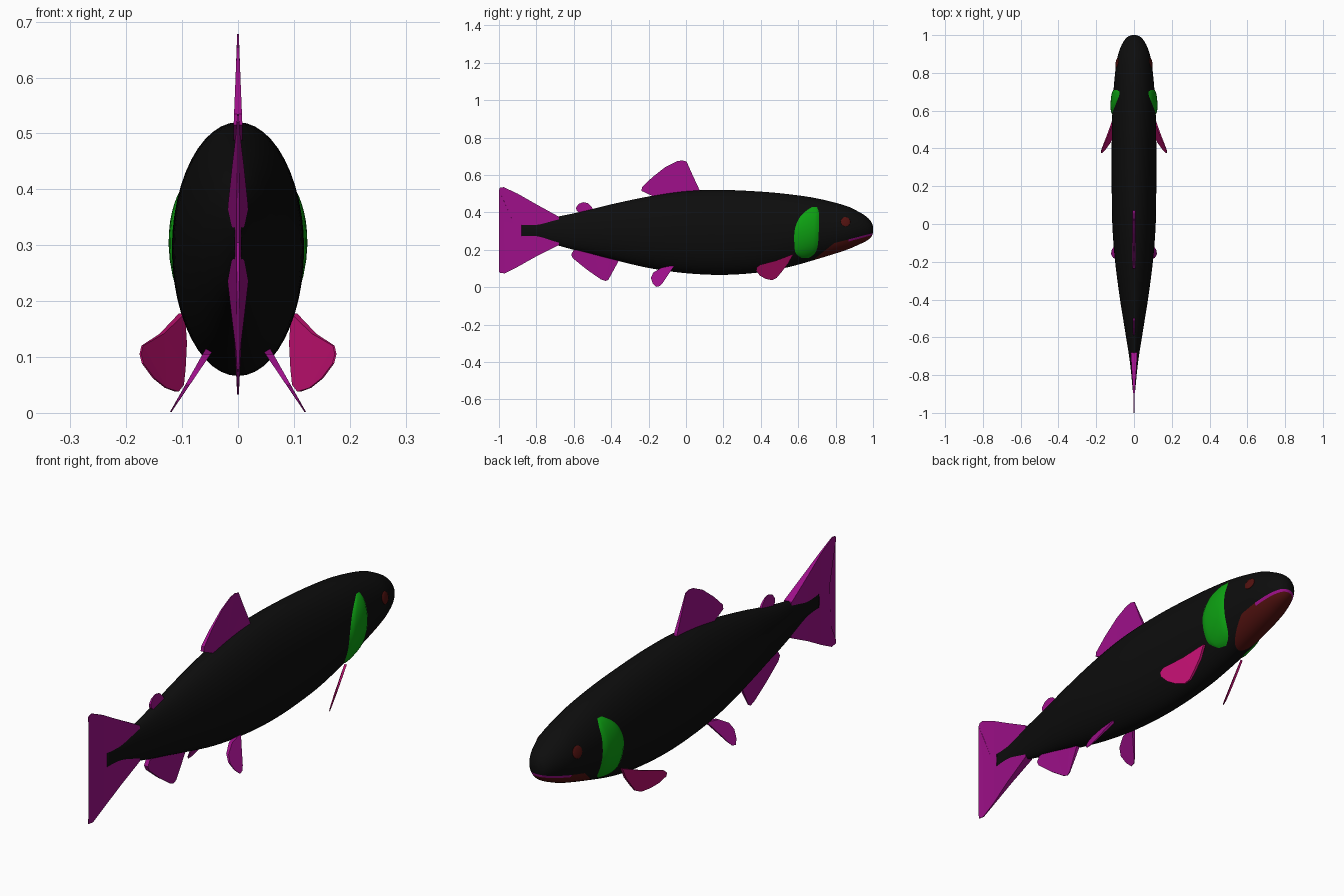
import bpy, bmesh, math
from mathutils import Vector

cube = bpy.data.objects.get("Cube")
if cube:
    bpy.data.objects.remove(cube, do_unlink=True)


def material(name, colour):
    mat = bpy.data.materials.new(name)
    mat.use_nodes = True
    mat.diffuse_color = (*colour, 1)
    bsdf = next(n for n in mat.node_tree.nodes if n.type == 'BSDF_PRINCIPLED')
    bsdf.inputs["Base Color"].default_value = (*colour, 1)
    return mat


SKIN = material("black skin", (.004, .004, .004))
JAW = material("dark red", (.085, .006, .005))
FIN = material("purple fin", (.34, .005, .25))
PECTORAL = material("pink fin", (.52, .005, .16))
GILL = material("green gill", (.004, .35, .006))


def finish(bm, name, mats, smooth=True):
    bmesh.ops.recalc_face_normals(bm, faces=bm.faces)
    for f in bm.faces:
        f.smooth = smooth
    mesh = bpy.data.meshes.new(name)
    bm.to_mesh(mesh)
    bm.free()
    for m in mats:
        mesh.materials.append(m)
    ob = bpy.data.objects.new(name, mesh)
    bpy.context.collection.objects.link(ob)
    return ob


def spline(points, steps):
    """Smooth curve through points of any dimension."""
    out = []
    pts = [points[0], *points, points[-1]]
    for a, b, c, d in zip(pts, pts[1:], pts[2:], pts[3:]):
        for k in range(steps):
            t = k / steps
            out.append([q + t / 2 * (r - p + t * (2*p - 5*q + 4*r - s + t * (3*(q - r) + s - p)))
                        for p, q, r, s in zip(a, b, c, d)])
    return out + [list(points[-1])]


# Body stations: y, top, bottom, half width
STATIONS = spline([
    (1, .325, .292, .012), (.99, .35, .268, .035), (.965, .377, .248, .056),
    (.92, .405, .226, .077), (.85, .437, .197, .094), (.7, .475, .15, .109),
    (.55, .497, .108, .116), (.4, .511, .08, .118), (.2, .52, .066, .118),
    (0, .514, .075, .115), (-.2, .485, .103, .1), (-.4, .443, .15, .074),
    (-.5, .418, .176, .058), (-.6, .395, .2, .042), (-.7, .374, .228, .026),
    (-.79, .35, .256, .015), (-.88, .345, .262, .007)], 5)


def body_x(y, z):
    """Half width of the body at a side position."""
    for a, b in zip(STATIONS, STATIONS[1:]):
        if a[0] >= y >= b[0]:
            t = (a[0] - y) / (a[0] - b[0])
            top, low, w = (p + (q - p) * t for p, q in zip(a[1:], b[1:]))
            r = (2 * z - top - low) / (top - low)
            return w * math.sqrt(max(0, 1 - r * r))
    return 0


# Body lofted from elliptical rings
bm = bmesh.new()
SIDES = 48
rings = []
for y, top, low, w in STATIONS:
    angles = [math.tau * i / SIDES for i in range(SIDES)]
    rings.append([bm.verts.new((w * math.sin(a), y, (top + low) / 2 + (top - low) / 2 * math.cos(a)))
                  for a in angles])
for a, b in zip(rings, rings[1:]):
    for i in range(SIDES):
        j = (i + 1) % SIDES
        bm.faces.new((a[i], a[j], b[j], b[i]))
bm.faces.new(rings[0])
bm.faces.new(rings[-1])

# Lower jaw and lips are cut into the head along sloping planes
CHEEK = (.7, .162, .8)
MOUTH = (.79, .235, .26)
LIP = (.79, .223, .27)


def height(line, y):
    return line[1] + (y - line[0]) * line[2]


for line in (CHEEK, MOUTH, LIP):
    faces = [f for f in bm.faces if f.calc_center_median().y > .66]
    geom = set(faces)
    for f in faces:
        geom.update(f.edges, f.verts)
    bmesh.ops.bisect_plane(bm, geom=list(geom), plane_co=(0, line[0], line[1]),
                           plane_no=(0, -line[2], 1))
for f in bm.faces:
    c = f.calc_center_median()
    if c.y > .66 and c.z < min(height(CHEEK, c.y), height(MOUTH, c.y)):
        f.material_index = 2 if c.z > height(LIP, c.y) and c.y > .86 else 1
finish(bm, "body", [SKIN, JAW, FIN])


def fin(name, outline, mat, thickness, side=lambda y, z: 0, flip=1):
    """Thin blade from a side outline; thickness and sideways lean follow rules."""
    bm = bmesh.new()
    halves = []
    for s in (1, -1):
        halves.append([bm.verts.new((flip * (side(y, z) + s * thickness(y, z)), y, z))
                       for y, z in outline])
        bm.faces.new(halves[-1])
    n = len(outline)
    for i in range(n):
        j = (i + 1) % n
        bm.faces.new((halves[0][i], halves[0][j], halves[1][j], halves[1][i]))
    bmesh.ops.triangulate(bm, faces=[f for f in bm.faces if len(f.verts) > 4])
    return finish(bm, name, [mat], False)


def taper(base, tip, wide):
    """Blade half thickness falling from the base value to the tip value."""
    return lambda v: .0015 + wide * min(1, max(0, (v - tip) / (base - tip)))


back = taper(.5, .67, .007)
fin("dorsal_fin", [(.08, .49), (.07, .525), (.035, .6), (.003, .672), (-.02, .678), (-.05, .673),
                   (-.11, .643), (-.18, .588), (-.235, .535), (-.238, .515), (-.18, .488), (-.1, .48)],
    FIN, lambda y, z: back(z))
small = taper(.41, .455, .005)
fin("adipose_fin", [(-.49, .40), (-.505, .43), (-.525, .449), (-.55, .455), (-.575, .445),
                    (-.588, .425), (-.585, .41), (-.56, .39)], FIN, lambda y, z: small(z))
rear = taper(-.7, -.93, .016)
fin("tail_fin", [(-.68, .377), (-.8, .443), (-.9, .5), (-.975, .535), (-.995, .532), (-1, .52),
                 (-.955, .42), (-.905, .305), (-.95, .2), (-1, .09), (-.998, .078), (-.97, .074),
                 (-.9, .109), (-.8, .165), (-.68, .225)], FIN, lambda y, z: rear(y))
under = taper(.18, .04, .008)
fin("anal_fin", [(-.35, .16), (-.385, .095), (-.415, .04), (-.43, .033), (-.455, .042), (-.53, .094),
                 (-.605, .155), (-.614, .175), (-.6, .198), (-.5, .2), (-.4, .19)],
    FIN, lambda y, z: under(z))

# Paired parts
GILL_ROWS = spline([(.155, .62, .655), (.18, .588, .688), (.22, .58, .704), (.3, .58, .71),
                    (.36, .6, .71), (.4, .632, .71), (.43, .675, .7)], 3)
pelvic = taper(.11, .01, .006)
paired = taper(.52, .42, .004)
for s, label in ((1, "left"), (-1, "right")):
    fin(label + "_pelvic_fin", [(-.06, .118), (-.09, .075), (-.125, .022), (-.14, .006), (-.16, .002),
                                (-.178, .02), (-.188, .05), (-.175, .078), (-.13, .105)],
        FIN, lambda y, z: pelvic(z), lambda y, z: .05 + (.115 - z) * .62, s)
    fin(label + "_pectoral_fin", [(.575, .178), (.48, .142), (.395, .12), (.378, .105), (.375, .088),
                                  (.395, .062), (.425, .045), (.46, .038), (.485, .05), (.51, .08),
                                  (.545, .125)],
        PECTORAL, lambda y, z: paired(y), lambda y, z: .33 - .509 * y + .354 * z, s)

    # Gill cover: a shallow bulge that follows the body
    bm = bmesh.new()
    grid = []
    for r, (z, y0, y1) in enumerate(GILL_ROWS):
        along = math.sin(math.pi * r / (len(GILL_ROWS) - 1)) ** .5 if 0 < r < len(GILL_ROWS) - 1 else 0
        row = []
        for k in range(11):
            across = max(0, 1 - (k / 5 - 1) ** 2) ** .5
            y = y0 + (y1 - y0) * k / 10
            row.append(bm.verts.new((s * (body_x(y, z) + .011 * along * across + .0005), y, z)))
        grid.append(row)
    for a, b in zip(grid, grid[1:]):
        for k in range(10):
            quad = (a[k], a[k + 1], b[k + 1], b[k])
            bm.faces.new(quad if s > 0 else quad[::-1])
    finish(bm, label + "_gill_cover", [GILL])

    # Eye: flattened ball turned to the cheek surface
    y, z, d = .853, .35, .01
    normal = Vector((s, -s * s * (body_x(y + d, z) - body_x(y - d, z)) / (2 * d),
                     -(body_x(y, z + d) - body_x(y, z - d)) / (2 * d)))
    bm = bmesh.new()
    bmesh.ops.create_uvsphere(bm, u_segments=20, v_segments=12, radius=.026)
    eye = finish(bm, label + "_eye", [JAW])
    eye.scale = (.2, 1, 1)
    eye.rotation_euler = normal.to_track_quat('X', 'Z').to_euler()
    eye.location = (s * body_x(y, z), y, z)
